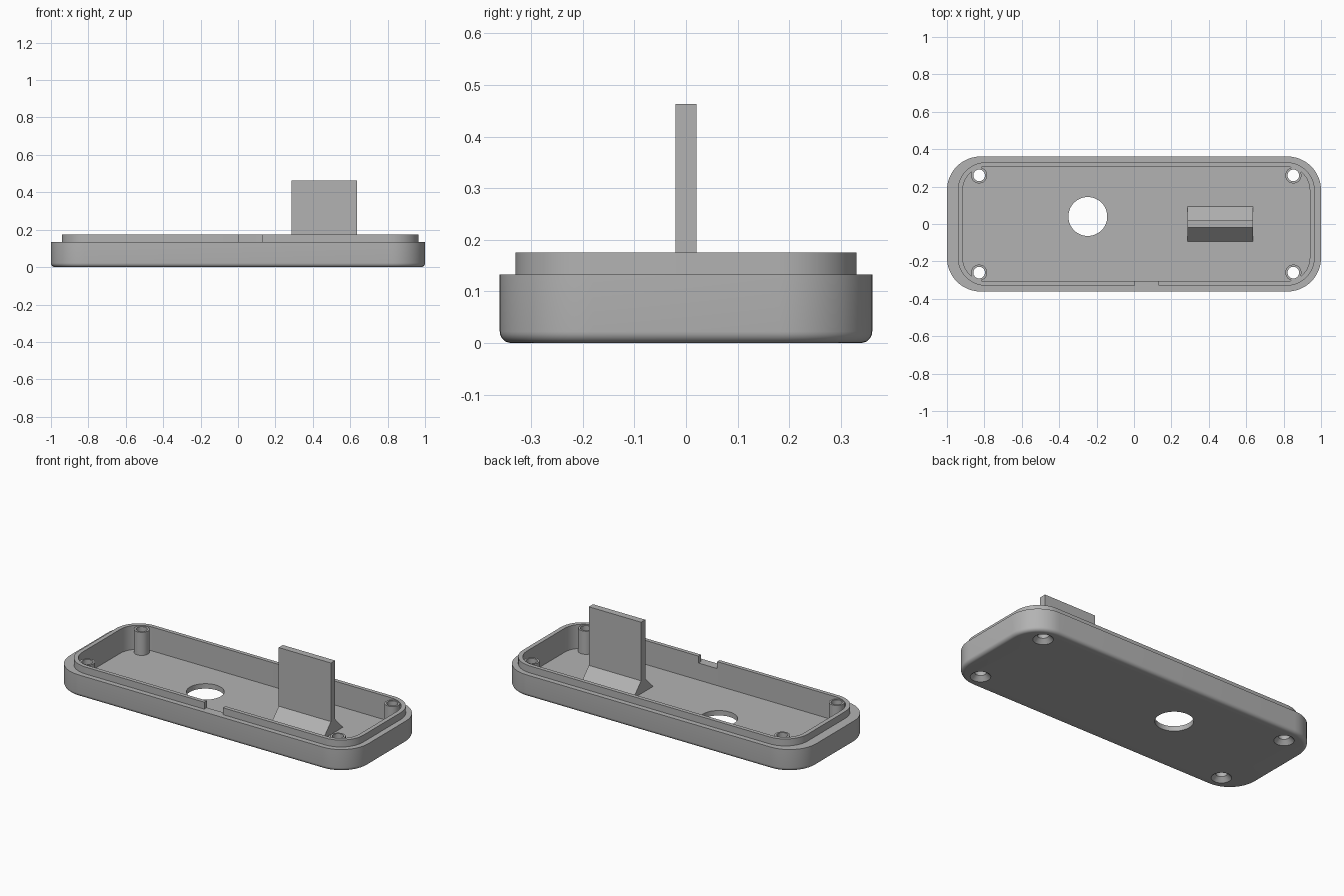
import bpy, bmesh, math

old = bpy.data.objects.get("Cube")
if old:
    bpy.data.objects.remove(old, do_unlink=True)

COL = (0.45, 0.45, 0.45, 1)
grey = bpy.data.materials.new("plain_grey")
grey.use_nodes = True
grey.diffuse_color = COL
grey.node_tree.nodes["Principled BSDF"].inputs["Base Color"].default_value = COL

FLOOR, STEP, RIM = 0.03, 0.133, 0.175   # inner floor, outer wall and lip heights
OFF = 0.012                              # lip and screws sit slightly off centre
SCREWS = [(OFF + sx * 0.84, sy * 0.26) for sx in (-1, 1) for sy in (-1, 1)]


def rounded_rect(cx, hx, hy, r, z, steps=12):
    """Outline of a rectangle with round corners."""
    pts = []
    for i, (sx, sy) in enumerate([(1, 1), (-1, 1), (-1, -1), (1, -1)]):
        for k in range(steps + 1):
            a = math.pi / 2 * (i + k / steps)
            pts.append((cx + sx * (hx - r) + r * math.cos(a),
                        sy * (hy - r) + r * math.sin(a), z))
    return pts


def circle(x, y, r, z, n=48):
    return [(x + r * math.cos(2 * math.pi * i / n),
             y + r * math.sin(2 * math.pi * i / n), z) for i in range(n)]


def loft(name, outlines):
    """Closed solid through a series of matching outlines."""
    bm = bmesh.new()
    rings = [[bm.verts.new(p) for p in o] for o in outlines]
    for a, b in zip(rings, rings[1:]):
        for i in range(len(a)):
            j = (i + 1) % len(a)
            bm.faces.new((a[i], a[j], b[j], b[i]))
    bm.faces.new(rings[0][::-1])
    bm.faces.new(rings[-1])
    bmesh.ops.recalc_face_normals(bm, faces=bm.faces)
    me = bpy.data.meshes.new(name)
    bm.to_mesh(me)
    bm.free()
    me.materials.append(grey)
    ob = bpy.data.objects.new(name, me)
    bpy.context.collection.objects.link(ob)
    return ob


def combine(target, tool, operation):
    """Boolean the tool into the target and discard the tool."""
    tool.hide_render = True
    mod = target.modifiers.new(operation, 'BOOLEAN')
    mod.object, mod.operation, mod.solver = tool, operation, 'EXACT'
    bpy.context.view_layer.objects.active = target
    bpy.ops.object.modifier_apply(modifier=mod.name)
    bpy.data.objects.remove(tool, do_unlink=True)


# Tray: filleted underside, outer wall, stepped lip, hollow inside
HX, HY, R, FIL = 1.0, 0.361, 0.18, 0.022
rings = []
for k in range(7):
    a = math.pi / 2 * k / 6
    inset = FIL * (1 - math.sin(a))
    rings.append(rounded_rect(0, HX - inset, HY - inset, R - inset, FIL * (1 - math.cos(a))))
rings += [rounded_rect(0, HX, HY, R, STEP),
          rounded_rect(OFF, 0.954, 0.33, 0.15, STEP),
          rounded_rect(OFF, 0.954, 0.33, 0.15, RIM),
          rounded_rect(OFF, 0.928, 0.306, 0.126, RIM),
          rounded_rect(OFF, 0.928, 0.306, 0.126, FLOOR)]
tray = loft("tray", rings)

# Screw bosses with countersunk through holes
for x, y in SCREWS:
    combine(tray, loft("screw_boss", [circle(x, y, 0.043, FLOOR - 0.01),
                                      circle(x, y, 0.043, 0.17)]), 'UNION')
for x, y in SCREWS:
    profile = [(0.06, -0.005), (0.055, 0), (0.031, 0.025), (0.031, 0.3)]
    combine(tray, loft("screw_cutter", [circle(x, y, r, z) for r, z in profile]), 'DIFFERENCE')

# Large round opening in the floor
combine(tray, loft("opening_cutter", [circle(-0.247, 0.04, 0.104, z) for z in (-0.1, 0.1)]),
        'DIFFERENCE')

# Notch in the front lip
notch = [(0.005, -0.4), (0.13, -0.4), (0.13, -0.28), (0.005, -0.28)]
combine(tray, loft("notch_cutter", [[(x, y, z) for x, y in notch] for z in (STEP, 0.3)]),
        'DIFFERENCE')

# Upright fin with a sloped foot on each side
half = [(0.094, FLOOR - 0.01), (0.094, FLOOR), (0.02, 0.108), (0.02, 0.463)]
section = half + [(-y, z) for y, z in reversed(half)]
loft("upright_fin", [[(x, y, z) for y, z in section] for x in (0.287, 0.637)])

# Smooth the round walls, keep the edges crisp
bpy.ops.object.select_all(action='DESELECT')
tray.select_set(True)
bpy.context.view_layer.objects.active = tray
bpy.ops.object.shade_smooth_by_angle(angle=math.radians(30))
